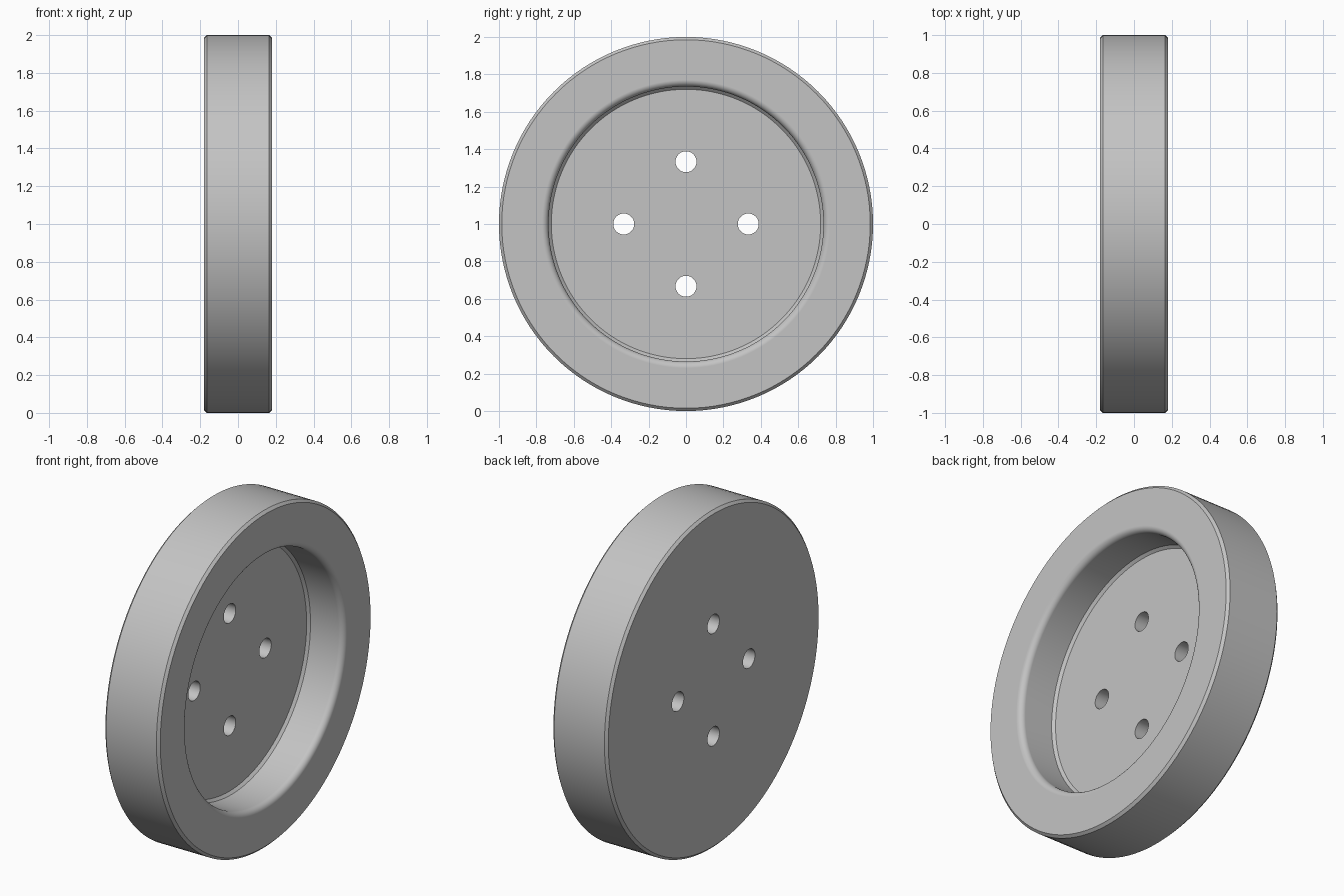
import bpy
import bmesh
from math import cos, sin, pi, radians

cube = bpy.data.objects.get("Cube")
if cube:
    bpy.data.objects.remove(cube, do_unlink=True)

SEGMENTS = 128
HALF = 0.18        # half the disc thickness
BEVEL = 0.015      # chamfer size
FLOOR = -0.054     # floor of the recess
BORE = 0.735       # recess wall radius
FILLET = 0.035     # rounding of the recess mouth


def lathe_x(name, profile, centre, segments):
    """Revolve (x, radius) points round an axis along x and cap both ends."""
    bm = bmesh.new()
    rings = []
    for x, r in profile:
        angles = [2 * pi * i / segments for i in range(segments)]
        rings.append([bm.verts.new((x, centre[0] + r * cos(a), centre[1] + r * sin(a)))
                      for a in angles])
    for a, b in zip(rings, rings[1:]):
        for i in range(segments):
            j = (i + 1) % segments
            bm.faces.new((a[i], a[j], b[j], b[i]))
    bm.faces.new(rings[0])
    bm.faces.new(rings[-1])
    bmesh.ops.recalc_face_normals(bm, faces=bm.faces)
    mesh = bpy.data.meshes.new(name)
    bm.to_mesh(mesh)
    bm.free()
    obj = bpy.data.objects.new(name, mesh)
    bpy.context.collection.objects.link(obj)
    return obj


# Disc: flat back, chamfered rim, rounded mouth, recess with chamfered floor
profile = [(-HALF, 1 - BEVEL), (-HALF + BEVEL, 1), (HALF - BEVEL, 1), (HALF, 1 - BEVEL)]
for i in range(9):
    a = pi / 2 * i / 8
    profile.append((HALF - FILLET + FILLET * cos(a), BORE + FILLET - FILLET * sin(a)))
profile += [(FLOOR + BEVEL, BORE), (FLOOR, BORE - BEVEL)]
disc = lathe_x("wheel_disc", profile, (0, 1), SEGMENTS)

grey = bpy.data.materials.new("grey")
grey.use_nodes = True
grey.diffuse_color = (0.55, 0.55, 0.55, 1)
grey.node_tree.nodes["Principled BSDF"].inputs["Base Color"].default_value = (0.55, 0.55, 0.55, 1)
disc.data.materials.append(grey)

# Four bolt holes cut through the web
bpy.context.view_layer.objects.active = disc
for k in range(4):
    a = k * pi / 2
    cutter = lathe_x("hole_cutter", [(-0.3, 0.056), (0.3, 0.056)],
                     (0.333 * cos(a), 1 + 0.333 * sin(a)), 48)
    cutter.hide_render = True
    cut = disc.modifiers.new("bolt_hole", "BOOLEAN")
    cut.operation = "DIFFERENCE"
    cut.solver = "EXACT"
    cut.object = cutter
    bpy.ops.object.modifier_apply(modifier=cut.name)
    bpy.data.objects.remove(cutter, do_unlink=True)

# Smooth shading with crisp chamfers and flat faces
bpy.ops.object.select_all(action="DESELECT")
disc.select_set(True)
bpy.ops.object.shade_smooth_by_angle(angle=radians(30))
weighted = disc.modifiers.new("flat_faces", "WEIGHTED_NORMAL")
weighted.keep_sharp = True
